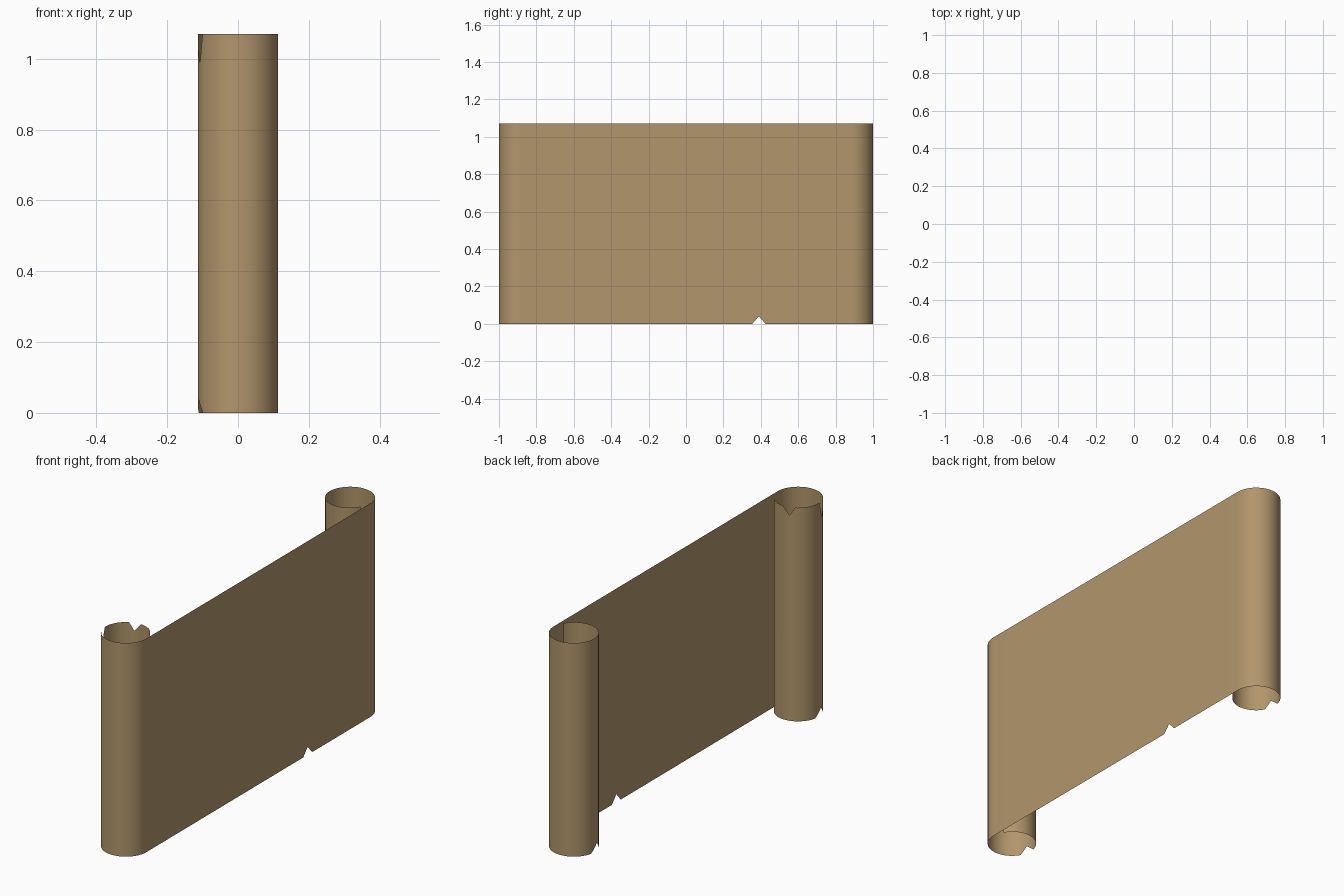
import bpy, bmesh
from math import radians, cos, sin

if "Cube" in bpy.data.objects:
    bpy.data.objects.remove(bpy.data.objects["Cube"])

R, CY, H = 0.113, 0.887, 1.07      # roll radius, roll centre distance, sheet height
END = 331                          # degrees each end is curled

# Torn notches on the rolls: (start, peak, end in degrees, depth)
BOTTOM = [(168, 192, 209, 0.038)]
TOP_NEAR = [(88, 105, 118, 0.042), (183, 198, 208, 0.085)]
# Notch on the flat sheet: same, in y
SHEET = [(0.355, 0.39, 0.425, 0.04)]


def bite(v, notches):
    """Depth of the tear at position v."""
    for a, p, b, d in notches:
        if a <= v <= p:
            return d * (v - a) / (p - a)
        if p < v <= b:
            return d * (b - v) / (b - p)
    return 0.0


def roll_columns(side):
    """Columns (x, y, bottom, top) from the sheet round to the free end."""
    top = TOP_NEAR if side < 0 else []
    angles = {i * END / 60 for i in range(61)}
    for n in BOTTOM + top:
        angles |= {(a if side > 0 else 360 - a) for a in n[:3]}
    cols = []
    for t in sorted(angles):
        world = t if side > 0 else 360 - t
        a = radians(side * t)
        r = R - 0.003 * max(0, t - 270) / 60      # free end tucks slightly inwards
        cols.append((r * cos(a), side * CY + r * sin(a),
                     bite(world, BOTTOM), H - bite(world, top)))
    return cols


# Whole path: near roll, flat sheet, far roll
flat = sorted({-CY + 2 * CY * i / 12 for i in range(1, 12)} | set(SHEET[0][:3]))
columns = roll_columns(-1)[::-1] + [(R, y, bite(y, SHEET), H) for y in flat] + roll_columns(1)

bm = bmesh.new()
rows = [(bm.verts.new((x, y, lo)), bm.verts.new((x, y, hi))) for x, y, lo, hi in columns]
for (a, b), (c, d) in zip(rows, rows[1:]):
    bm.faces.new((a, c, d, b)).smooth = True
mesh = bpy.data.meshes.new("parchment_scroll")
bm.to_mesh(mesh)
bm.free()

# Parchment colour
mat = bpy.data.materials.new("tan parchment")
mat.diffuse_color = (0.445, 0.305, 0.15, 1)
mat.use_nodes = True
mat.node_tree.nodes["Principled BSDF"].inputs["Base Color"].default_value = mat.diffuse_color
mesh.materials.append(mat)
scroll = bpy.data.objects.new("parchment_scroll", mesh)
bpy.context.collection.objects.link(scroll)
